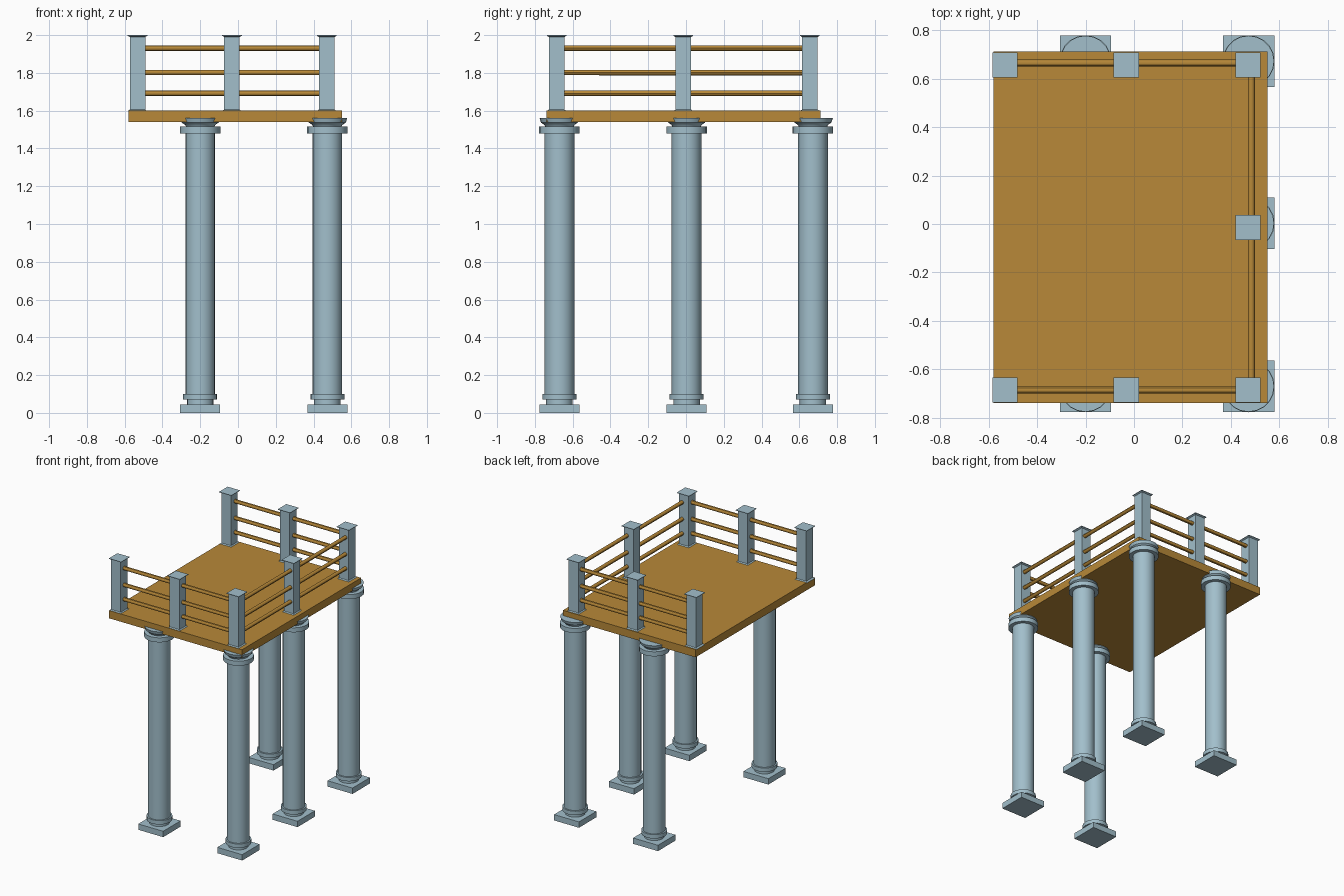
import bpy, bmesh, math
from mathutils import Vector

if "Cube" in bpy.data.objects:
    bpy.data.objects.remove(bpy.data.objects["Cube"])


def material(name, rgb):
    m = bpy.data.materials.new(name)
    m.diffuse_color = (*rgb, 1)
    m.use_nodes = True
    m.node_tree.nodes["Principled BSDF"].inputs["Base Color"].default_value = m.diffuse_color
    return m


STONE = material("pale_blue", (0.36, 0.52, 0.60))
WOOD = material("ochre", (0.48, 0.25, 0.04))


def finish(bm, name, mat, smooth=False):
    bmesh.ops.recalc_face_normals(bm, faces=bm.faces)
    me = bpy.data.meshes.new(name)
    bm.to_mesh(me)
    bm.free()
    me.materials.append(mat)
    ob = bpy.data.objects.new(name, me)
    bpy.context.collection.objects.link(ob)
    if smooth:
        bpy.context.view_layer.objects.active = ob
        ob.select_set(True)
        bpy.ops.object.shade_smooth_by_angle(angle=math.radians(30))
        ob.select_set(False)
    return ob


def loft(bm, profile, sides, cx, cy, turn=0.0):
    """Stack rings of (radius, z) around a vertical axis, capped at both ends."""
    rings = []
    for r, z in profile:
        rings.append([bm.verts.new((cx + r * math.cos(turn + math.tau * i / sides),
                                    cy + r * math.sin(turn + math.tau * i / sides), z))
                      for i in range(sides)])
    for a, b in zip(rings, rings[1:]):
        for i in range(sides):
            j = (i + 1) % sides
            bm.faces.new((a[i], a[j], b[j], b[i]))
    bm.faces.new(rings[0][::-1])
    bm.faces.new(rings[-1])


def square(bm, profile, cx, cy):
    """Square loft where the profile gives half widths."""
    loft(bm, [(h * math.sqrt(2), z) for h, z in profile], 4, cx, cy, math.pi / 4)


# Columns: square plinth, base ring, shaft, collar and flared capital
shaft = [(0.07, 0.045), (0.07, 0.07), (0.09, 0.07), (0.09, 0.10), (0.0785, 0.10),
         (0.0785, 1.48), (0.107, 1.48), (0.107, 1.515), (0.075, 1.515),
         (0.08, 1.525), (0.098, 1.537), (0.105, 1.56)]
for x, y in [(-0.2, -0.67), (0.473, -0.67), (0.473, 0.003), (0.473, 0.672), (-0.2, 0.672)]:
    bm = bmesh.new()
    square(bm, [(0.106, 0), (0.106, 0.045)], x, y)
    loft(bm, shaft, 20, x, y)
    finish(bm, "column", STONE, True)

# Deck slab
bm = bmesh.new()
bmesh.ops.create_cube(bm, size=1)
for v in bm.verts:
    v.co = Vector((v.co.x * 1.13 - 0.015, v.co.y * 1.45 - 0.013, v.co.z * 0.06 + 1.57))
finish(bm, "deck", WOOD)

# Railing posts with thin flared foot and cap
XS, YS = (-0.532, -0.032, 0.47), (-0.685, -0.014, 0.656)
post = [(0.052, 1.598), (0.041, 1.606), (0.041, 1.99), (0.052, 1.996), (0.052, 2.0)]
for x, y in [(x, y) for y in (YS[0], YS[2]) for x in XS] + [(XS[2], YS[1])]:
    bm = bmesh.new()
    square(bm, post, x, y)
    finish(bm, "railing_post", STONE)


# Round rails between the posts
def rail(name, p, q):
    p, q = Vector(p), Vector(q)
    bm = bmesh.new()
    loft(bm, [(0.0145, 0), (0.0145, (q - p).length)], 12, 0, 0)
    ob = finish(bm, name, WOOD, True)
    ob.location = p
    ob.rotation_euler = (q - p).to_track_quat('Z', 'Y').to_euler()


for z in (1.692, 1.802, 1.931):
    rail("front_rail", (XS[0], YS[0], z), (XS[2], YS[0], z))
    rail("back_rail", (XS[0], 0.664, z), (XS[2], 0.664, z))
    rail("right_rail", (0.484, YS[0], z), (0.484, YS[2], z))
